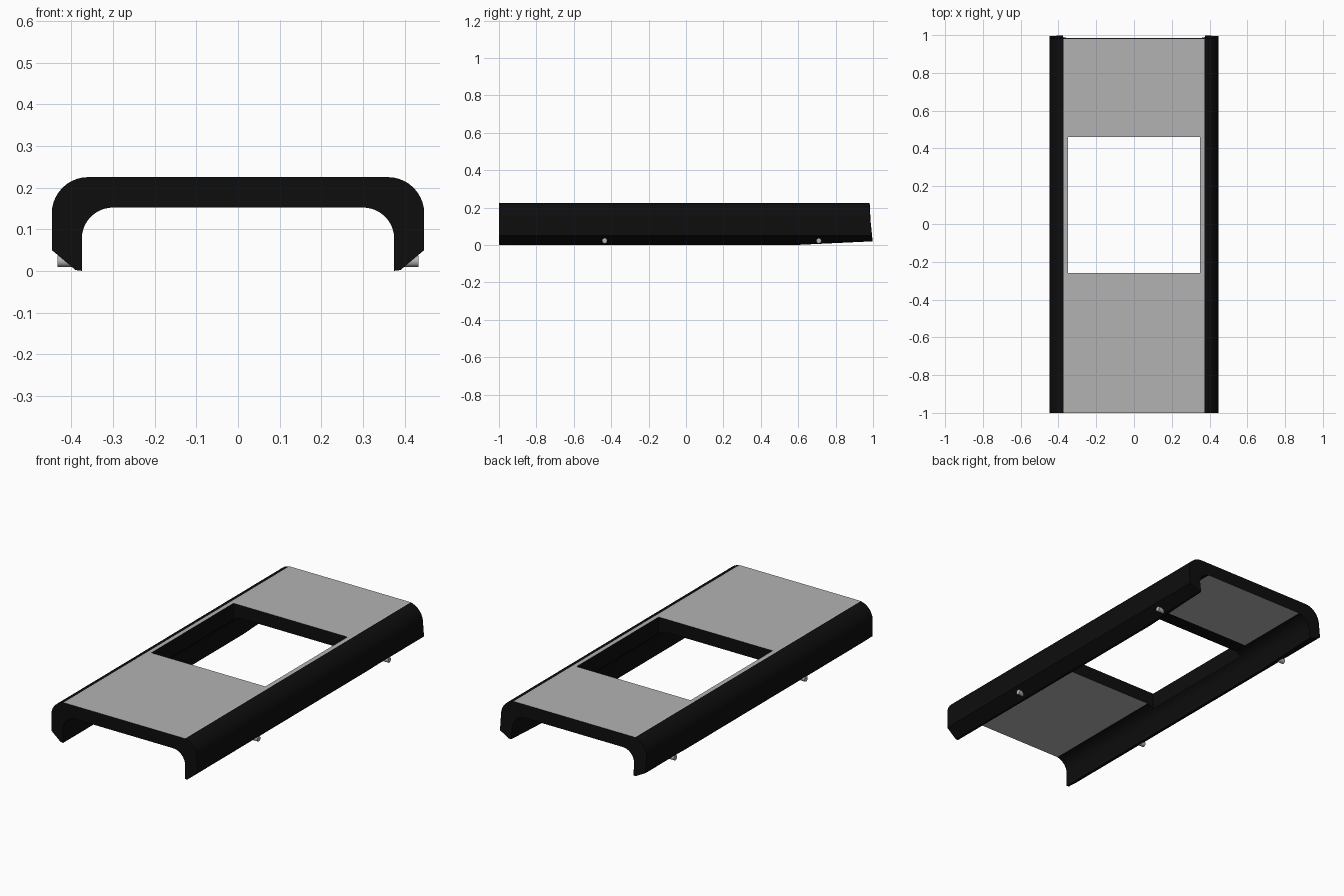
import bpy, bmesh, math

if "Cube" in bpy.data.objects:
    bpy.data.objects.remove(bpy.data.objects["Cube"])

TOP, CEIL = 0.225, 0.152        # upper surface and inner ceiling heights
CUT = 0.35                      # half width of the central opening
OPEN_FRONT, OPEN_BACK = -0.26, 0.46


def material(name, value):
    m = bpy.data.materials.new(name)
    m.diffuse_color = (value, value, value, 1)
    m.use_nodes = True
    m.node_tree.nodes["Principled BSDF"].inputs["Base Color"].default_value = m.diffuse_color
    return m


black = material("black_shell", 0.004)
grey = material("light_grey", 0.45)


def arc(cx, cz, r, a0, a1, n):
    return [(cx + r * math.cos(math.radians(a0 + (a1 - a0) * i / n)),
             cz + r * math.sin(math.radians(a0 + (a1 - a0) * i / n))) for i in range(n + 1)]


def back_end(z):
    # raked rear edge: the legs reach further back than the top
    t = max(0.0, (0.19 - z) / 0.17)
    return 0.982 + 0.016 * min(t, 1.0) ** 1.5


def smooth(ob):
    bpy.ops.object.select_all(action='DESELECT')
    ob.select_set(True)
    bpy.context.view_layer.objects.active = ob
    bpy.ops.object.shade_smooth_by_angle(angle=math.radians(30))


def loft(name, outline, stations):
    """Sweep an x-z outline along y; a None station is the raked rear end."""
    bm = bmesh.new()
    rings = []
    for y in stations:
        ring = []
        for x, z in outline:
            if y is None:
                z2 = max(z, 0.02) if z < 0.04 else z
                ring.append(bm.verts.new((x, back_end(z2), z2)))
            else:
                ring.append(bm.verts.new((x, y, z)))
        rings.append(ring)
    n = len(outline)
    for a, b in zip(rings, rings[1:]):
        for i in range(n):
            j = (i + 1) % n
            bm.faces.new((a[i], a[j], b[j], b[i]))
    bm.faces.new(rings[0])
    bm.faces.new(rings[-1])
    bmesh.ops.recalc_face_normals(bm, faces=bm.faces)
    # flat upper and lower panel surfaces are grey, except the strip behind the opening
    for f in bm.faces:
        c = f.calc_center_median()
        above = f.normal.z > 0.99 and c.z > TOP - 0.01
        below = f.normal.z < -0.99 and c.z > 0.14 and not OPEN_BACK < c.y < 0.54
        f.material_index = 1 if above or below else 0
    me = bpy.data.meshes.new(name)
    bm.to_mesh(me)
    bm.free()
    me.materials.append(black)
    me.materials.append(grey)
    ob = bpy.data.objects.new(name, me)
    bpy.context.collection.objects.link(ob)
    smooth(ob)
    return ob


# side rails: rounded shoulder, vertical leg, chamfered foot
cut_angle = math.degrees(math.acos((CUT - 0.30) / 0.075))
rail = ([(CUT, TOP)] + arc(0.36, TOP - 0.087, 0.087, 90, 0, 10)
        + [(0.447, 0.05), (0.39, 0.002), (0.375, 0.0)]
        + arc(0.30, CEIL - 0.075, 0.075, 0, cut_angle, 6))
for side, label in ((1, "right"), (-1, "left")):
    loft("side_rail_" + label, [(side * x, z) for x, z in rail], [-1.0, 0.58, None])

# bridging panels in front of and behind the opening
fillet = arc(0.30, CEIL - 0.075, 0.075, cut_angle, 90, 5)
panel = [(-CUT, TOP), (CUT, TOP)] + fillet + [(-x, z) for x, z in reversed(fillet)]
loft("front_panel", panel, [-1.0, OPEN_FRONT])
loft("back_panel", panel, [OPEN_BACK, 0.54, None])

# small round locating pegs on the chamfered feet
for side, label in ((1, "right"), (-1, "left")):
    for y, end in ((-0.435, "front"), (0.71, "back")):
        bpy.ops.mesh.primitive_cylinder_add(
            vertices=20, radius=0.014, depth=0.05,
            location=(side * 0.408, y, 0.023), rotation=(0, math.pi / 2, 0))
        peg = bpy.context.object
        peg.name = "peg_%s_%s" % (end, label)
        peg.data.materials.append(grey)
        smooth(peg)
